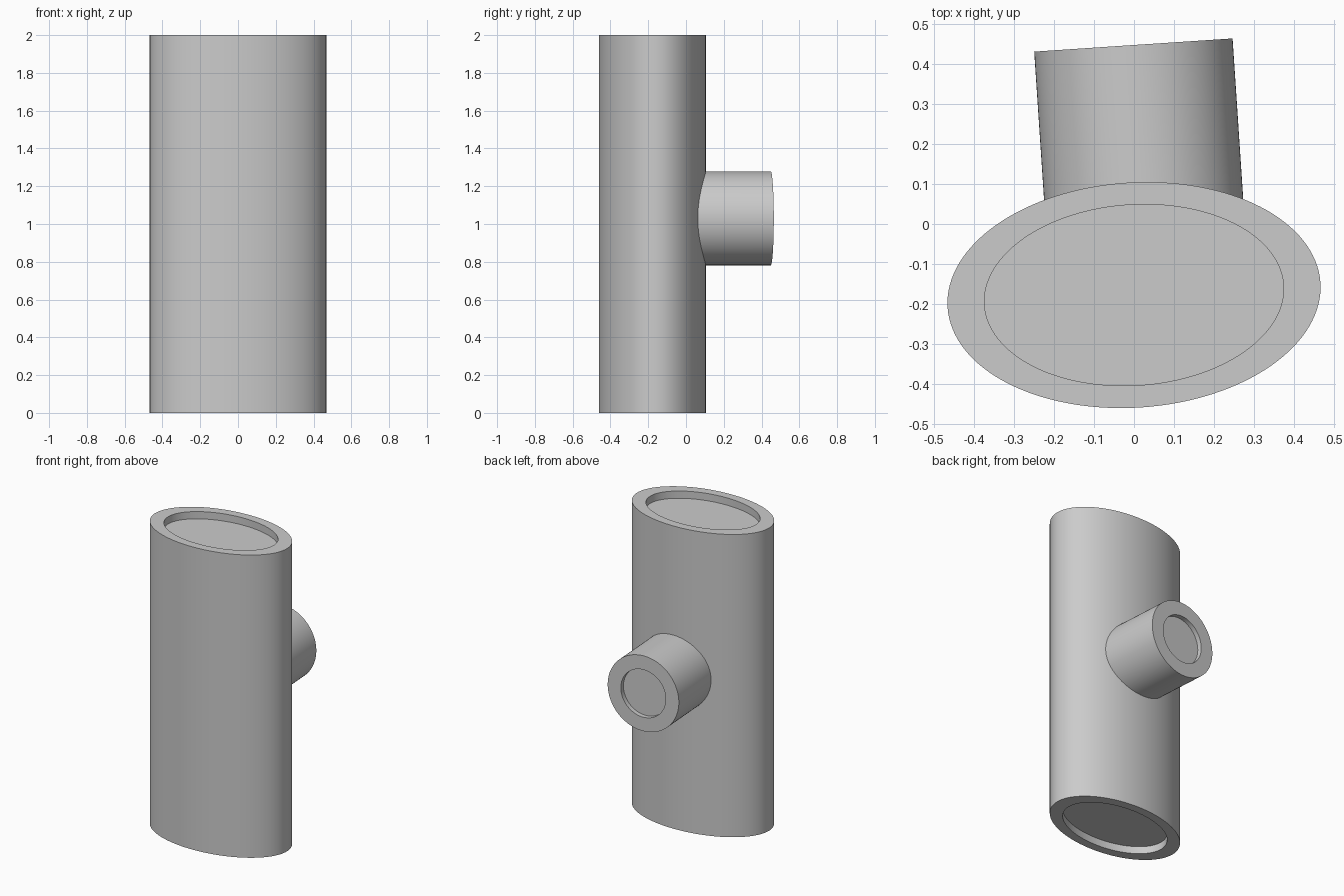
import bpy
import bmesh
from math import sin, cos, pi, sqrt, radians
from mathutils import Matrix

cube = bpy.data.objects.get("Cube")
if cube:
    bpy.data.objects.remove(cube, do_unlink=True)

HALF_W, HALF_D, HEIGHT = 0.468, 0.282, 2.0      # elliptical body
RECESS, INNER = 0.048, 0.802                    # end recess depth and scale
PIPE_R, PIPE_HOLE, PIPE_RECESS = 0.249, 0.157, 0.03
PIPE_X, PIPE_Z, PIPE_END = 0.04, 1.03, 0.625
SIDES = 128
PLACE = Matrix.Translation((0, -0.178, 0)) @ Matrix.Rotation(radians(3.8), 4, 'Z')

grey = bpy.data.materials.new("light grey")
grey.use_nodes = True
grey.diffuse_color = (0.6, 0.6, 0.6, 1)
grey.node_tree.nodes["Principled BSDF"].inputs["Base Color"].default_value = (0.6, 0.6, 0.6, 1)


def loft(name, rings, cap_start, cap_end):
    """Bridge a series of equal rings into one surface, with optional end caps."""
    bm = bmesh.new()
    loops = [[bm.verts.new(p) for p in ring] for ring in rings]
    for a, b in zip(loops, loops[1:]):
        for i in range(SIDES):
            j = (i + 1) % SIDES
            bm.faces.new((a[i], a[j], b[j], b[i]))
    if cap_start:
        bm.faces.new(loops[0][::-1])
    if cap_end:
        bm.faces.new(loops[-1])
    bm.normal_update()
    mesh = bpy.data.meshes.new(name)
    bm.to_mesh(mesh)
    bm.free()
    mesh.materials.append(grey)
    obj = bpy.data.objects.new(name, mesh)
    obj.matrix_world = PLACE
    bpy.context.collection.objects.link(obj)
    bpy.ops.object.select_all(action='DESELECT')
    obj.select_set(True)
    bpy.context.view_layer.objects.active = obj
    bpy.ops.object.shade_smooth_by_angle(angle=radians(30))
    return obj


ANGLES = [2 * pi * i / SIDES for i in range(SIDES)]


def ellipse(scale, z):
    return [(HALF_W * scale * cos(t), HALF_D * scale * sin(t), z) for t in ANGLES]


def pipe_ring(radius, y=None):
    """Circle across the pipe; without y it follows the body wall."""
    ring = []
    for t in ANGLES:
        x = PIPE_X - radius * cos(t)
        wall = HALF_D * sqrt(1 - (x / HALF_W) ** 2) - 0.005
        ring.append((x, wall if y is None else y, PIPE_Z + radius * sin(t)))
    return ring


# Body with a shallow recess in each end
loft("body", [ellipse(INNER, RECESS), ellipse(INNER, 0), ellipse(1, 0),
              ellipse(1, HEIGHT), ellipse(INNER, HEIGHT),
              ellipse(INNER, HEIGHT - RECESS)], True, True)

# Side branch growing out of the back wall, recessed at its mouth
loft("branch_pipe", [pipe_ring(PIPE_R), pipe_ring(PIPE_R, PIPE_END),
                     pipe_ring(PIPE_HOLE, PIPE_END),
                     pipe_ring(PIPE_HOLE, PIPE_END - PIPE_RECESS)], False, True)
